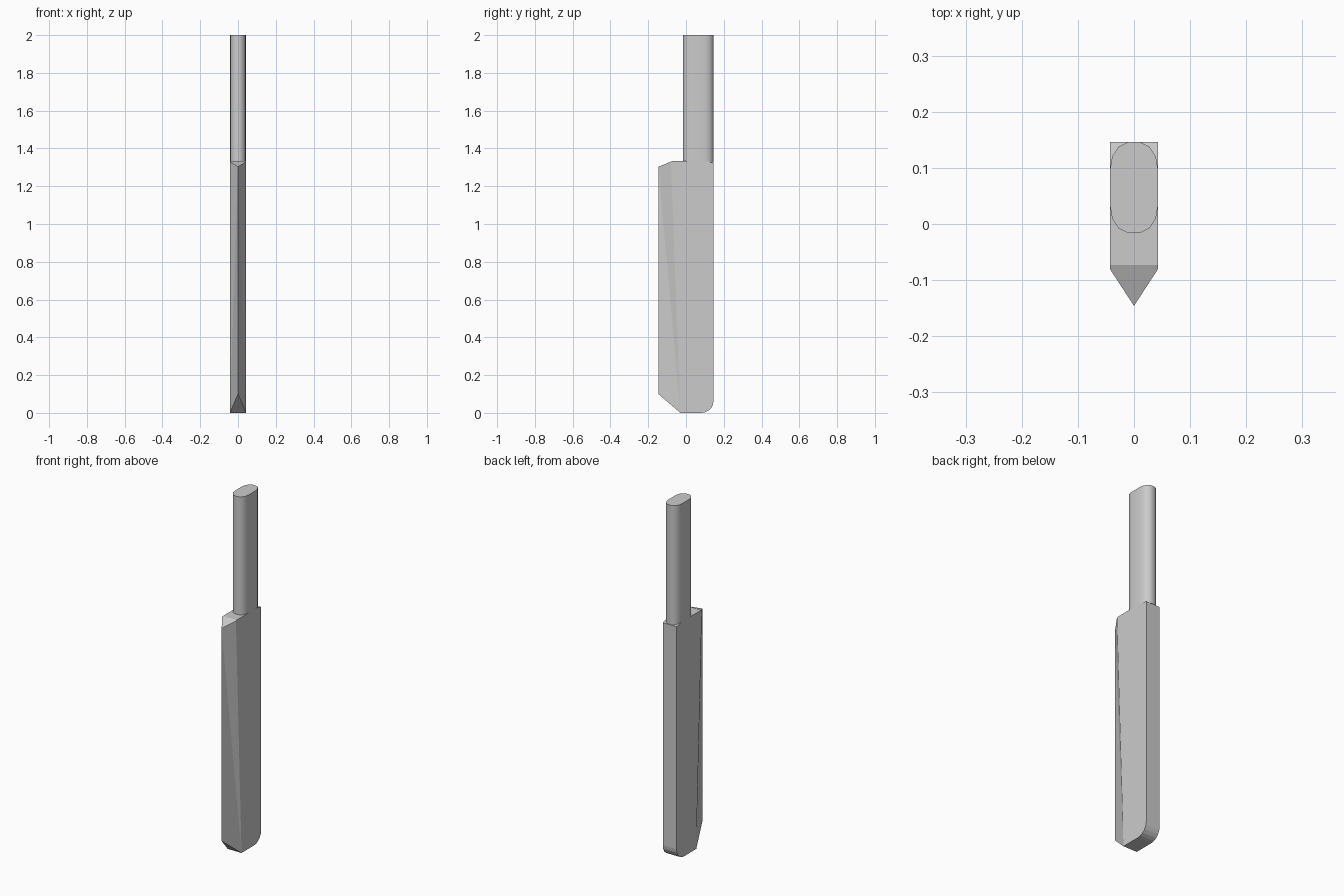
import bpy, bmesh, math

if "Cube" in bpy.data.objects:
    bpy.data.objects.remove(bpy.data.objects["Cube"])

W = 0.043  # half thickness of blade and handle


def make_object(name, bm):
    bmesh.ops.recalc_face_normals(bm, faces=bm.faces)
    mesh = bpy.data.meshes.new(name)
    bm.to_mesh(mesh)
    bm.free()
    obj = bpy.data.objects.new(name, mesh)
    bpy.context.collection.objects.link(obj)
    return obj


# Blade: side outline (y, z) from the lower bevel corner round the spine to the upper bevel corner
R = 0.065
outline = [(-0.03, 0.0)]
for i in range(6):
    a = -math.pi / 2 + i * math.pi / 10
    outline.append((0.146 - R + R * math.cos(a), R + R * math.sin(a)))
outline += [(0.146, 1.323), (0.11, 1.333), (-0.073, 1.333), (-0.08, 1.33)]

bm = bmesh.new()
left = [bm.verts.new((-W, y, z)) for y, z in outline]
right = [bm.verts.new((W, y, z)) for y, z in outline]
tip_low = bm.verts.new((0, -0.146, 0.10))
tip_high = bm.verts.new((0, -0.146, 1.303))
for side in (left, right):
    bm.faces.new(side)
    # Sharpened bevel leading to the cutting edge
    bm.faces.new((side[0], side[-1], tip_high))
    bm.faces.new((side[0], tip_high, tip_low))
for i in range(len(outline) - 1):
    bm.faces.new((left[i], left[i + 1], right[i + 1], right[i]))
bm.faces.new((left[0], right[0], tip_low))
bm.faces.new((left[-1], right[-1], tip_high))
make_object("blade", bm)

# Handle: rounded section mirrored across both axes, extruded upward
quarter = [(0.043, 0.031), (0.039, 0.055), (0.027, 0.073), (0.011, 0.081)]
half = quarter + [(-x, y) for x, y in reversed(quarter)]
section = half + [(-x, -y) for x, y in half]
bm = bmesh.new()
base = bm.faces.new([bm.verts.new((x, y + 0.065, 1.325)) for x, y in section])
ext = bmesh.ops.extrude_face_region(bm, geom=[base], use_keep_orig=True)
for v in ext["geom"]:
    if isinstance(v, bmesh.types.BMVert):
        v.co.z = 2.0
handle = make_object("handle", bm)
bpy.context.view_layer.objects.active = handle
handle.select_set(True)
bpy.ops.object.shade_smooth_by_angle(angle=math.radians(40))
